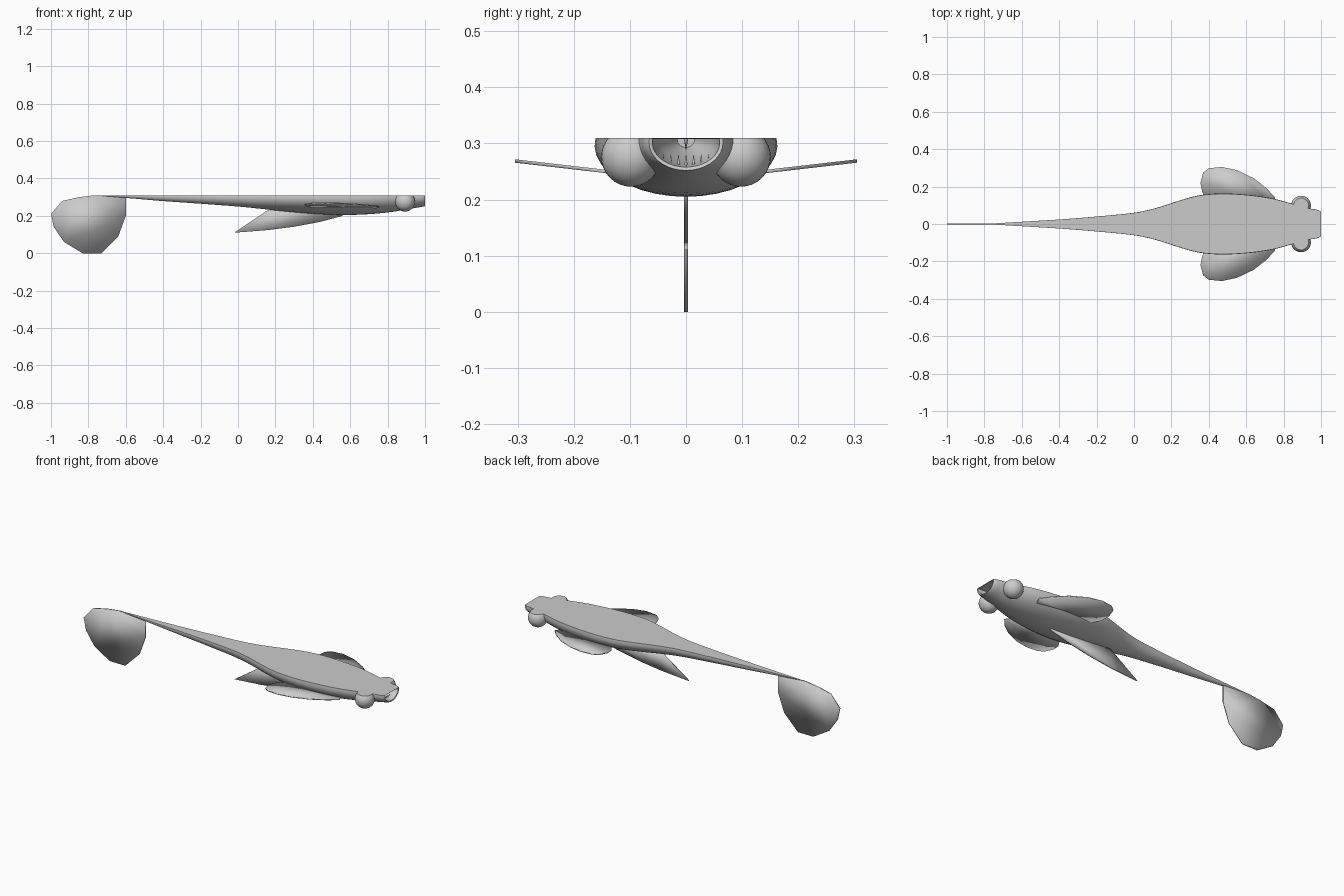
import bpy, bmesh, math
from mathutils import Vector, Matrix

if "Cube" in bpy.data.objects:
    bpy.data.objects.remove(bpy.data.objects["Cube"], do_unlink=True)

TOP = 0.31

grey = bpy.data.materials.new("plain_grey")
grey.use_nodes = True
grey.diffuse_color = (0.6, 0.6, 0.6, 1)
grey.node_tree.nodes["Principled BSDF"].inputs["Base Color"].default_value = (0.6, 0.6, 0.6, 1)


def finish(bm, name, angle):
    bmesh.ops.recalc_face_normals(bm, faces=bm.faces)
    me = bpy.data.meshes.new(name)
    bm.to_mesh(me)
    bm.free()
    me.materials.append(grey)
    me.shade_smooth()
    me.set_sharp_from_angle(angle=math.radians(angle))
    ob = bpy.data.objects.new(name, me)
    bpy.context.collection.objects.link(ob)
    return ob


def half_ring(bm, x, width, depth, top, count=20):
    """Closed ring: flat on top, rounded below, sides rolled in at the top edge."""
    roll = 0.15
    start = math.asin(-roll)
    ring = []
    for i in range(count + 1):
        a = start + (math.pi - 2 * start) * i / count
        z = top - depth * (math.sin(a) + roll) / (1 + roll)
        ring.append(bm.verts.new((x, width * math.cos(a), z)))
    return ring


def catmull(a, b, c, d, t):
    return 0.5 * (2 * b + (c - a) * t + (2 * a - 5 * b + 4 * c - d) * t * t
                  + (3 * b - a - 3 * c + d) * t ** 3)


# Body: x, half width, depth below the flat top
stations = [Vector(s) for s in (
    (-0.77, 0.002, 0.002), (-0.6, 0.012, 0.014), (-0.4, 0.024, 0.031),
    (-0.2, 0.040, 0.045), (0, 0.060, 0.060), (0.12, 0.086, 0.072),
    (0.22, 0.118, 0.083), (0.34, 0.152, 0.094), (0.46, 0.163, 0.102),
    (0.6, 0.157, 0.105), (0.74, 0.137, 0.098), (0.85, 0.107, 0.085),
    (0.93, 0.085, 0.071), (0.98, 0.076, 0.062), (1.0, 0.066, 0.058))]
bm = bmesh.new()
rings = []
last = len(stations) - 1
for i in range(last):
    p = [stations[min(max(i + k, 0), last)] for k in (-1, 0, 1, 2)]
    for t in (0, 0.33, 0.67):
        rings.append(half_ring(bm, *catmull(*p, t), TOP))
rings.append(half_ring(bm, *stations[-1], TOP))
# Mouth cavity continues the skin inward
for x, w, d in ((0.998, 0.060, 0.050), (0.95, 0.056, 0.044), (0.9, 0.045, 0.036), (0.84, 0.015, 0.015)):
    rings.append(half_ring(bm, x, w, d, TOP - 0.002))
for a, b in zip(rings, rings[1:]):
    for i in range(len(a)):
        j = (i + 1) % len(a)
        bm.faces.new((a[i], a[j], b[j], b[i]))
bm.faces.new(rings[0])
bm.faces.new(rings[-1])
finish(bm, "body", 45)

# Eyes, sliced level with the top of the body
for side, name in ((1, "left_eye"), (-1, "right_eye")):
    bm = bmesh.new()
    bmesh.ops.create_uvsphere(bm, u_segments=32, v_segments=16, radius=0.053,
                              matrix=Matrix.Translation((0.893, side * 0.098, 0.276)))
    cut = bmesh.ops.bisect_plane(bm, geom=bm.verts[:] + bm.edges[:] + bm.faces[:],
                                 plane_co=(0, 0, TOP), plane_no=(0, 0, 1), clear_outer=True)
    rim = [e for e in cut["geom_cut"] if isinstance(e, bmesh.types.BMEdge)]
    bmesh.ops.edgeloop_fill(bm, edges=rim)
    finish(bm, name, 40)


# Thin fins: two outlines bridged by an edge strip
def fin(name, outline, place, normal, half):
    bm = bmesh.new()
    n = Vector(normal) * half
    front = [bm.verts.new(Vector(place(u, v)) + n) for u, v in outline]
    back = [bm.verts.new(Vector(place(u, v)) - n) for u, v in outline]
    bm.faces.new(front)
    bm.faces.new(back[::-1])
    for i in range(len(front)):
        j = (i + 1) % len(front)
        bm.faces.new((front[i], back[i], back[j], front[j]))
    return finish(bm, name, 180)


def upright(u, v):
    return (u, 0, v)


fin("tail_fin", [(-0.6, 0.305), (-0.6, 0.2), (-0.64, 0.09), (-0.73, 0), (-0.83, 0),
                 (-0.93, 0.06), (-0.985, 0.14), (-1, 0.21), (-0.94, 0.28),
                 (-0.85, 0.3), (-0.77, TOP)], upright, (0, 1, 0), 0.004)
fin("belly_fin", [(-0.02, 0.11), (0.16, 0.124), (0.3, 0.142), (0.44, 0.168), (0.56, 0.2),
                  (0.56, 0.23), (0.2, 0.25), (0.15, 0.225)], upright, (0, 1, 0), 0.004)

side_outline = [(0.4, 0.12), (0.365, 0.17), (0.355, 0.22), (0.37, 0.275), (0.4, 0.298),
                (0.47, 0.305), (0.55, 0.288), (0.64, 0.245), (0.71, 0.19), (0.755, 0.14), (0.74, 0.1)]
for side, name in ((1, "left_side_fin"), (-1, "right_side_fin")):
    fin(name, side_outline, lambda u, v: (u, side * v, 0.251 + (v - 0.15) * 0.115), (0, 0, 1), 0.003)

# Teeth: a lower row along the jaw and one upper centre tooth
bm = bmesh.new()
for i in range(-3, 4):
    bmesh.ops.create_cone(bm, cap_ends=True, segments=8, radius1=0.003, radius2=0, depth=0.022,
                          matrix=Matrix.Translation((0.965, i * 0.0135, 0.271)))
bmesh.ops.create_cone(bm, cap_ends=True, segments=8, radius1=0.004, radius2=0, depth=0.022,
                      matrix=Matrix.Translation((0.965, 0, 0.298)) @ Matrix.Rotation(math.pi, 4, "X"))
finish(bm, "teeth", 50)
